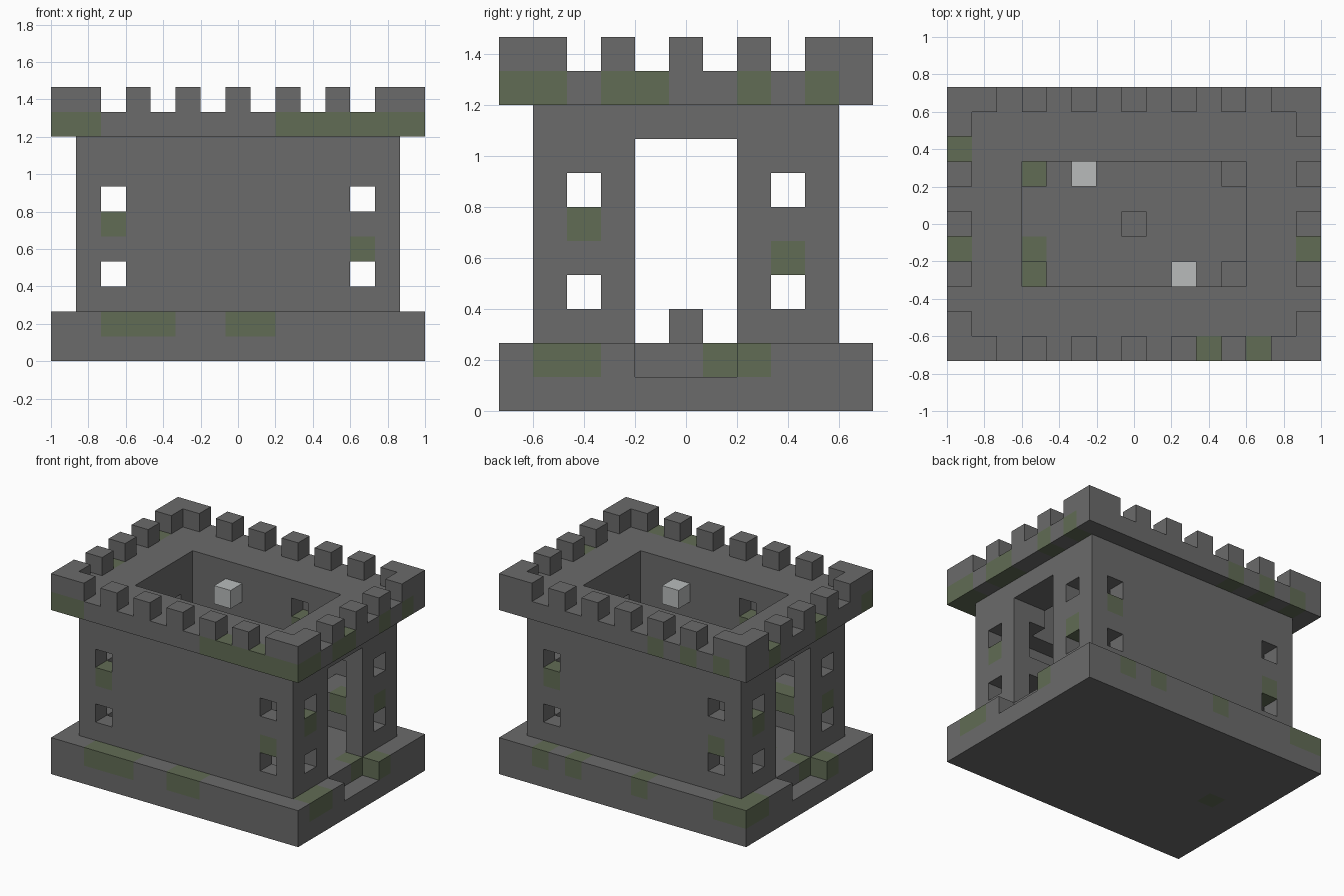
import bpy
import bmesh
from itertools import product
from mathutils import Vector

UNIT = 2 / 15  # side of one stone block

if "Cube" in bpy.data.objects:
    bpy.data.objects.remove(bpy.data.objects["Cube"])


def material(name, color):
    mat = bpy.data.materials.new(name)
    mat.use_nodes = True
    mat.diffuse_color = (*color, 1)
    bsdf = next(n for n in mat.node_tree.nodes if n.type == "BSDF_PRINCIPLED")
    bsdf.inputs["Base Color"].default_value = (*color, 1)
    bsdf.inputs["Roughness"].default_value = 0.9
    return mat


stone = material("stone_grey", (0.147, 0.147, 0.147))
moss = material("moss_green", (0.12, 0.15, 0.09))
lamp = material("pale_lamp", (0.48, 0.50, 0.50))

# Blocks: x and y count from the centre, z counts up from the ground
blocks = {}


def span(value):
    if isinstance(value, int):
        return (value,)
    return range(value[0], value[1] + 1)


def box(x, y, z):
    return product(span(x), span(y), span(z))


def fill(part, x, y, z):
    for cell in box(x, y, z):
        blocks[cell] = part


def carve(x, y, z):
    for cell in box(x, y, z):
        blocks.pop(cell, None)


def sym(n):
    return (-n, n)


# Foundation with a step in front of each doorway
fill("foundation", sym(7), sym(5), (0, 1))
for x in (-7, 7):
    carve(x, sym(1), 1)

# Walls: wide room below, narrower light well above, doorway through both ends
fill("walls", sym(6), sym(4), (2, 8))
carve(sym(5), sym(3), (2, 6))
carve(sym(4), sym(2), (7, 8))
carve(sym(6), sym(1), (2, 7))

# Window pairs near each corner
for sx, sy, z in product((-1, 1), (-1, 1), (3, 6)):
    carve(5 * sx, 4 * sy, z)
    carve(6 * sx, 3 * sy, z)

# Wall niches
for s in (-1, 1):
    carve(2 * s, 3 * s, 8)

# Roof deck around the light well
fill("roof_deck", sym(7), sym(5), 9)
carve(sym(4), sym(2), 9)

# Battlements: merlons on alternate blocks, joined at the corners
for x, y, z in box(sym(7), sym(5), 10):
    on_end, on_side = abs(x) == 7, abs(y) == 5
    if (on_side and (x % 2 == 0 or on_end)) or (on_end and y % 2 == 0):
        fill("battlements", x, y, z)

# Lookout platforms in the room corners
for sx, sy in product((-1, 1), (-1, 1)):
    for x, y in product((4, 5), (2, 3)):
        fill("corner_platforms", x * sx, y * sy, 4)

# Centre pedestal and wall lamps
fill("pedestal", 0, 0, 2)
for s in (-1, 1):
    fill("wall_lamps", -2 * s, 2 * s, 8)

# Mossy blocks
mossy = set()


def grow(xs, ys, z):
    for x, y in product(xs, ys):
        mossy.update(box(x, y, z))


# moss on the foundation: front, back, right and left
grow([(-5, -3), (0, 1)], [-5], 1)
grow([5, 3, -1, (-7, -6)], [5], 1)
grow([7], [(-4, -3), 2], 1)
grow([-7], [(4, 5), -2], 1)
grow([6], [1], 1)
grow([-6], [-1], 1)
grow([-5], [0], 0)
grow([-4], [-1], 1)

# moss on the roof edge
grow([(-7, -6), (2, 7)], [-5], 9)
grow([-6, -4, -2], [5], 9)
grow([7], [(-5, -4), (-2, -1), 2, 4], 9)
grow([-7], [3, -1], 9)

# moss around the windows, niches and platforms, turned half round
for s in (-1, 1):
    grow([5 * s], [4 * s], 5)
    grow([-5 * s], [4 * s], 4)
    grow([6 * s], [-3 * s], 5)
    grow([6 * s], [3 * s], 4)
    grow([2 * s], [3 * s], 7)
    grow([5 * s], [2 * s], 4)
    grow([-4], [2 * s], 4)


def build(part):
    """Make one object from the exposed faces of a part's blocks."""
    bm = bmesh.new()
    for cell in [c for c, p in blocks.items() if p == part]:
        centre = Vector(cell) + Vector((0, 0, 0.5))
        for axis, sign in product(range(3), (-1, 1)):
            normal = Vector((0, 0, 0))
            normal[axis] = sign
            if tuple(int(a + b) for a, b in zip(cell, normal)) in blocks:
                continue
            u = Vector((0, 0, 0))
            u[(axis + 1) % 3] = 0.5
            v = normal.cross(u)
            mid = centre + normal / 2
            corners = (mid - u - v, mid + u - v, mid + u + v, mid - u + v)
            face = bm.faces.new([bm.verts.new(p * UNIT) for p in corners])
            face.material_index = int(cell in mossy)
    bmesh.ops.remove_doubles(bm, verts=bm.verts, dist=UNIT / 100)
    mesh = bpy.data.meshes.new(part)
    bm.to_mesh(mesh)
    bm.free()
    mesh.materials.append(lamp if part == "wall_lamps" else stone)
    if part != "wall_lamps":
        mesh.materials.append(moss)
    bpy.context.collection.objects.link(bpy.data.objects.new(part, mesh))


for part in sorted(set(blocks.values())):
    build(part)
